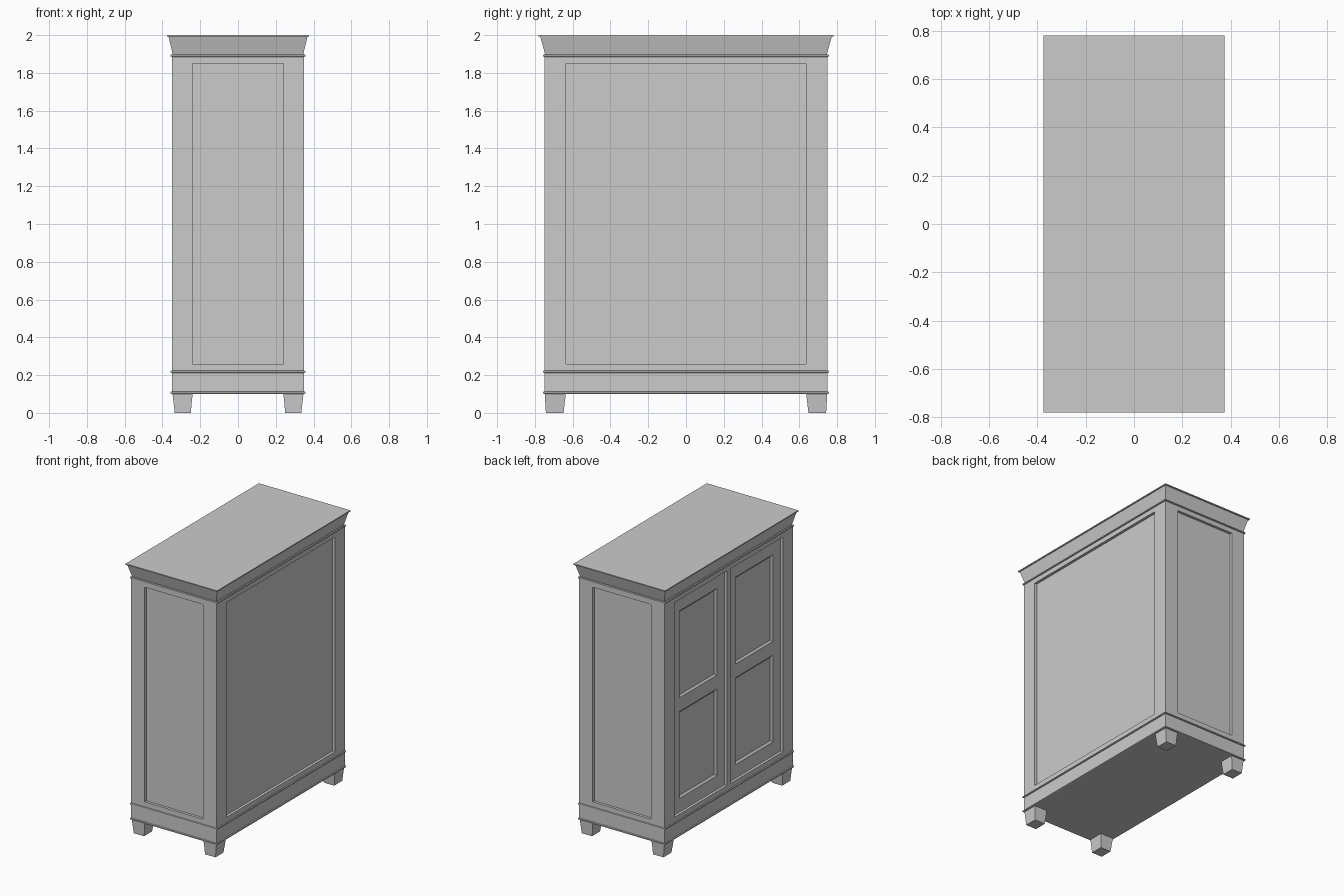
import bpy, bmesh

if "Cube" in bpy.data.objects:
    bpy.data.objects.remove(bpy.data.objects["Cube"])

BOTTOM, TOP = 0.26, 1.85      # panel opening heights
HX, HY = 0.35, 0.75           # body half sizes
DEPTH = 0.02                  # panel recess


def mesh_object(name, rings):
    """Solid through four-cornered rings of points, capped at both ends."""
    bm = bmesh.new()
    loops = [[bm.verts.new(p) for p in ring] for ring in rings]
    for a, b in zip(loops, loops[1:]):
        for i in range(4):
            j = (i + 1) % 4
            bm.faces.new((a[i], a[j], b[j], b[i]))
    bm.faces.new(loops[0][::-1])
    bm.faces.new(loops[-1])
    bmesh.ops.recalc_face_normals(bm, faces=bm.faces)
    mesh = bpy.data.meshes.new(name)
    bm.to_mesh(mesh)
    bm.free()
    ob = bpy.data.objects.new(name, mesh)
    bpy.context.collection.objects.link(ob)
    return ob


def rect_z(x0, x1, y0, y1, z):
    return [(x0, y0, z), (x1, y0, z), (x1, y1, z), (x0, y1, z)]


def rect_x(x, y0, y1, z0, z1):
    return [(x, y0, z0), (x, y1, z0), (x, y1, z1), (x, y0, z1)]


def box(name, x0, x1, y0, y1, z0, z1):
    return mesh_object(name, [rect_z(x0, x1, y0, y1, z0), rect_z(x0, x1, y0, y1, z1)])


def stack(name, profile):
    """Centred rectangular moulding from (half x, half y, z) steps."""
    return mesh_object(name, [rect_z(-x, x, -y, y, z) for x, y, z in profile])


def cut(target, cutter):
    mod = target.modifiers.new("cut", 'BOOLEAN')
    mod.operation = 'DIFFERENCE'
    mod.solver = 'EXACT'
    mod.object = cutter
    bpy.context.view_layer.objects.active = target
    bpy.ops.object.modifier_apply(modifier=mod.name)
    bpy.data.objects.remove(cutter)


# Body
body = stack("cabinet_body", [(HX, HY, 0.105), (HX, HY, 1.90)])

# Recessed panels on the two ends and the plain long side
for s in (-1, 1):
    y0, y1 = sorted((s * (HY - DEPTH), s * (HY + 0.1)))
    cut(body, box("end_cutter", -0.24, 0.24, y0, y1, BOTTOM, TOP))
cut(body, box("long_cutter", HX - DEPTH, HX + 0.1, -0.635, 0.635, BOTTOM, TOP))

# Two doors either side of a centre stile, each with two bevelled panels
door_x = -HX + DEPTH
for s in (-1, 1):
    y0, y1 = sorted((s * 0.02, s * 0.635))
    cut(body, box("door_cutter", -HX - 0.1, door_x, y0, y1, BOTTOM, TOP))
for s in (-1, 1):
    y0, y1 = sorted((s * 0.11, s * 0.545))
    for z0, z1 in ((0.36, 1.005), (1.105, 1.75)):
        b = 0.015
        cut(body, mesh_object("panel_cutter", [
            rect_x(door_x - 0.01, y0, y1, z0, z1),
            rect_x(door_x, y0, y1, z0, z1),
            rect_x(door_x + 0.012, y0 + b, y1 - b, z0 + b, z1 - b)]))

# Bead mouldings round the body
for name, z in (("bottom_bead", 0.107), ("base_bead", 0.218), ("top_bead", 1.891)):
    stack(name, [(HX, HY, z - 0.006), (HX + 0.007, HY + 0.007, z - 0.004),
                 (HX + 0.007, HY + 0.007, z + 0.004), (HX, HY, z + 0.006)])

# Flared cornice with a thin top board
stack("cornice", [(0.346, 0.746, 1.89), (0.346, 0.746, 1.90), (0.368, 0.772, 1.993)])
stack("top_board", [(0.375, 0.78, 1.992), (0.375, 0.78, 2.0)])

# Tapered feet
for sx in (-1, 1):
    for sy in (-1, 1):
        rings = []
        for xi, xo, yi, yo, z in ((0.25, 0.335, 0.648, 0.742, 0.0),
                                  (0.24, 0.347, 0.636, 0.748, 0.106)):
            rings.append(rect_z(sx * xi, sx * xo, sy * yi, sy * yo, z))
        mesh_object("foot", rings)
